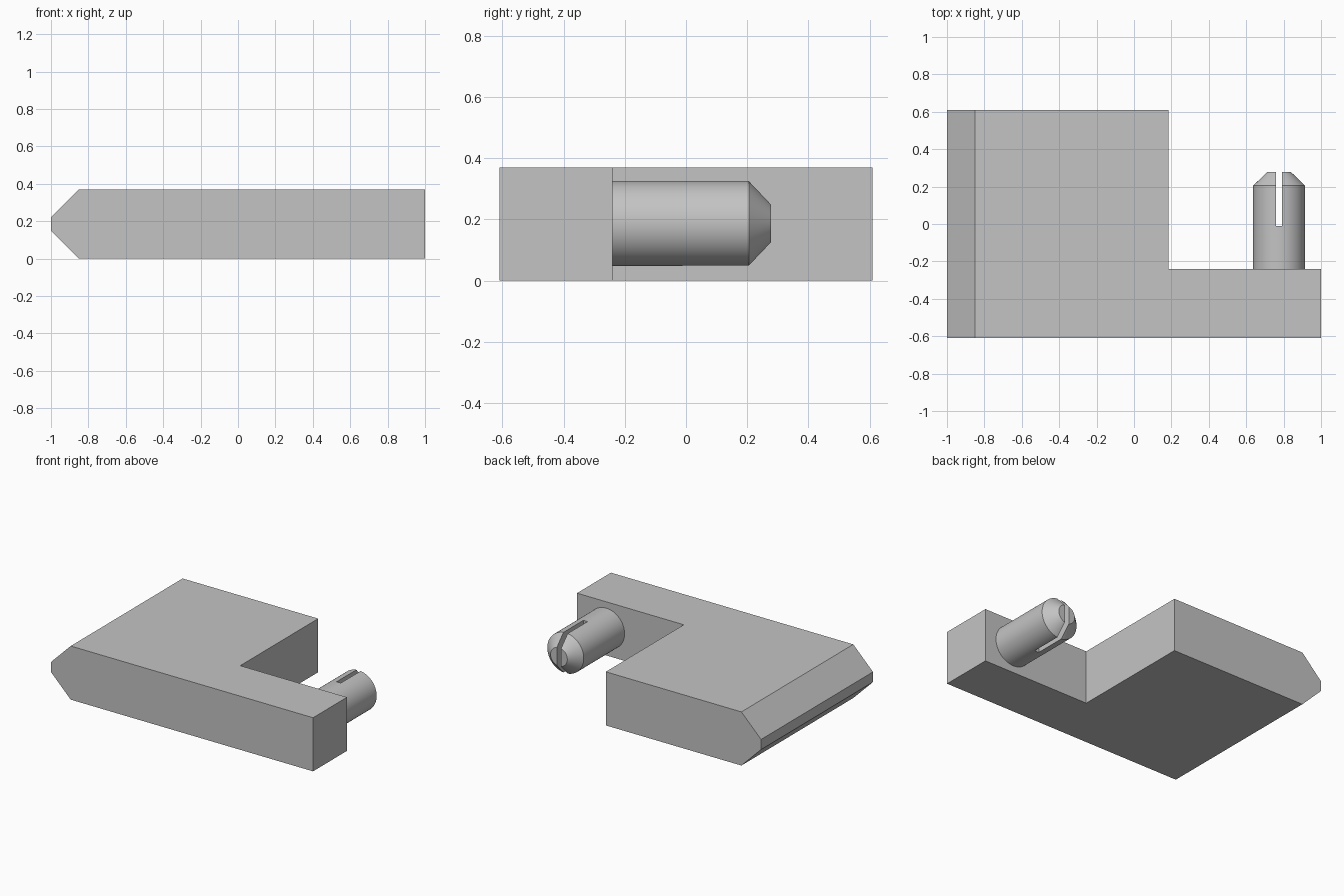
import bpy, bmesh, math
from mathutils import Matrix, Vector

default = bpy.data.objects.get("Cube")
if default:
    bpy.data.objects.remove(default, do_unlink=True)

grey = bpy.data.materials.new("plain grey")
grey.use_nodes = True
colour = (0.55, 0.55, 0.55, 1)
grey.diffuse_color = colour
grey.node_tree.nodes["Principled BSDF"].inputs["Base Color"].default_value = colour

HEIGHT = 0.37
AXIS_X, AXIS_Z = 0.776, 0.187


def make_object(name, bm):
    bmesh.ops.recalc_face_normals(bm, faces=bm.faces)
    mesh = bpy.data.meshes.new(name)
    bm.to_mesh(mesh)
    bm.free()
    mesh.materials.append(grey)
    obj = bpy.data.objects.new(name, mesh)
    bpy.context.collection.objects.link(obj)
    return obj


# L-shaped plate: extruded outline, both long left edges chamfered
outline = [(-1, -0.61), (1, -0.61), (1, -0.24), (0.185, -0.24), (0.185, 0.61), (-1, 0.61)]
bm = bmesh.new()
base = bm.faces.new([bm.verts.new((x, y, 0)) for x, y in outline])
raised = bmesh.ops.extrude_face_region(bm, geom=[base])["geom"]
bmesh.ops.translate(bm, vec=(0, 0, HEIGHT),
                    verts=[v for v in raised if isinstance(v, bmesh.types.BMVert)])
left_edges = [e for e in bm.edges
              if all(v.co.x < -0.99 for v in e.verts)
              and abs(e.verts[0].co.z - e.verts[1].co.z) < 0.01]
bmesh.ops.bevel(bm, geom=left_edges, offset=0.15, segments=1, affect='EDGES')
make_object("plate", bm)

# Round pin pointing backwards, with a tapered tip
RADIUS, TIP_RADIUS = 0.139, 0.064
START, SHOULDER, END = -0.25, 0.205, 0.277
length = SHOULDER - START
bm = bmesh.new()
bmesh.ops.create_cone(bm, cap_ends=True, segments=64, radius1=RADIUS, radius2=RADIUS,
                      depth=length, matrix=Matrix.Translation((0, 0, length / 2)))
cap = max(bm.faces, key=lambda f: f.calc_center_median().z)
tip = bmesh.ops.extrude_discrete_faces(bm, faces=[cap])["faces"][0]
bmesh.ops.translate(bm, vec=(0, 0, END - SHOULDER), verts=tip.verts)
shrink = TIP_RADIUS / RADIUS
bmesh.ops.scale(bm, vec=(shrink, shrink, 1), verts=tip.verts)
bmesh.ops.transform(bm, verts=bm.verts,
                    matrix=Matrix.Translation((AXIS_X, START, AXIS_Z))
                    @ Matrix.Rotation(-math.pi / 2, 4, 'X'))
pin = make_object("slotted_pin", bm)

# Vertical slot sawn into the pin from its tip
bm = bmesh.new()
bmesh.ops.create_cube(bm, size=1)
bmesh.ops.scale(bm, vec=(0.032, 0.4, 0.6), verts=bm.verts)
bmesh.ops.translate(bm, vec=Vector((AXIS_X, 0.188, AXIS_Z)), verts=bm.verts)
cutter = make_object("slot_cutter", bm)
cutter.hide_render = True

slot = pin.modifiers.new("slot", 'BOOLEAN')
slot.operation = 'DIFFERENCE'
slot.solver = 'EXACT'
slot.object = cutter
bpy.ops.object.select_all(action='DESELECT')
bpy.context.view_layer.objects.active = pin
pin.select_set(True)
bpy.ops.object.modifier_apply(modifier=slot.name)
bpy.data.objects.remove(cutter, do_unlink=True)
bpy.ops.object.shade_smooth_by_angle(angle=math.radians(30))
